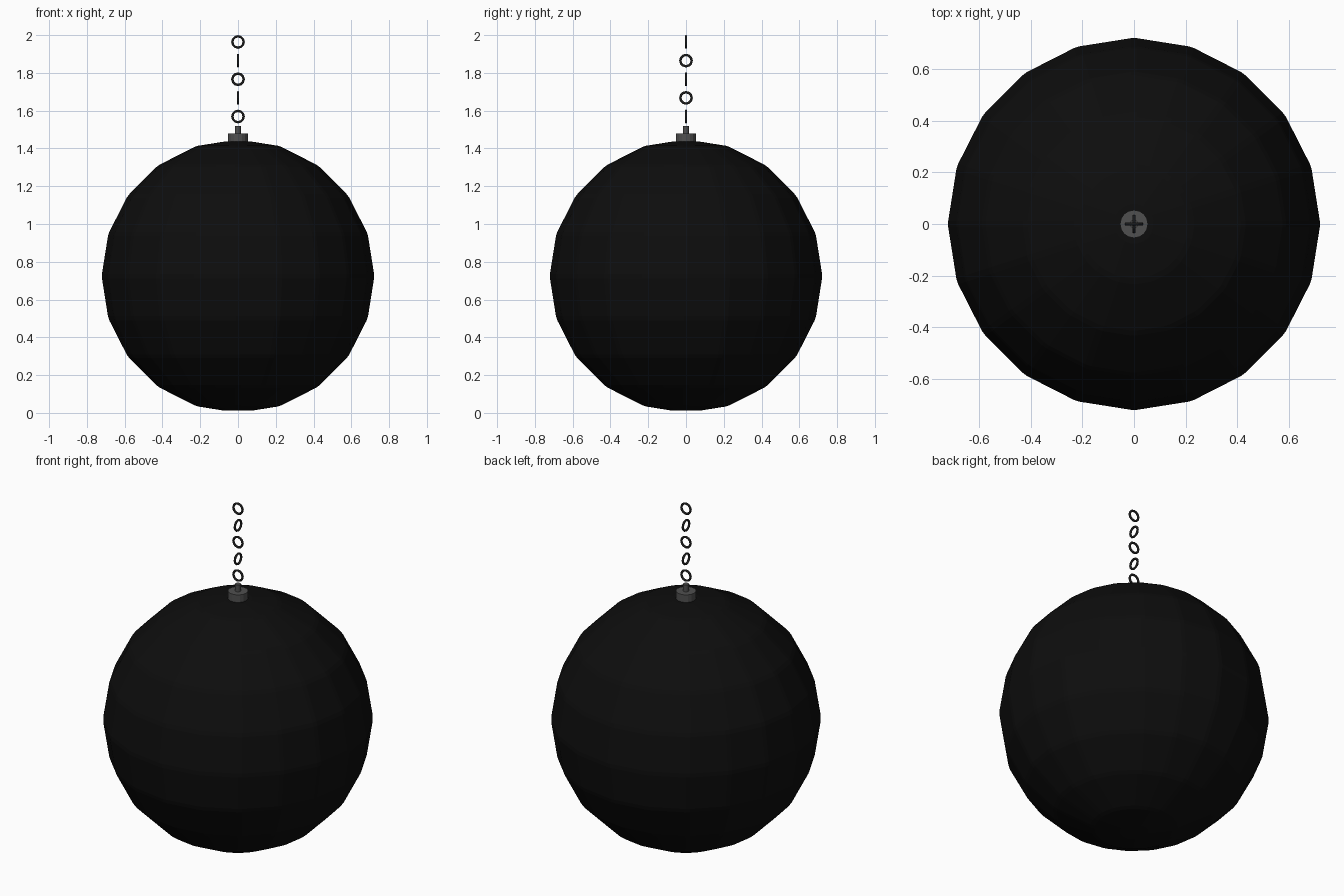
import bpy, math

if "Cube" in bpy.data.objects:
    bpy.data.objects.remove(bpy.data.objects["Cube"])


def material(name, value):
    m = bpy.data.materials.new(name)
    m.diffuse_color = (value, value, value, 1)
    m.use_nodes = True
    m.node_tree.nodes["Principled BSDF"].inputs["Base Color"].default_value = m.diffuse_color
    return m


black = material("black_iron", 0.004)
grey = material("cap_grey", 0.08)
steel = material("dark_steel", 0.035)


def finish(name, mat):
    ob = bpy.context.object
    ob.name = name
    ob.data.materials.append(mat)
    return ob


# Heavy faceted ball with narrow chamfers on its edges
R = 0.724
bpy.ops.mesh.primitive_uv_sphere_add(segments=20, ring_count=10, radius=R, location=(0, 0, R))
ball = finish("wrecking_ball", black)
bevel = ball.modifiers.new("chamfer", 'BEVEL')
bevel.width = 0.012
bevel.segments = 1
bevel.limit_method = 'NONE'

# Mounting cap and its stub
for name, r, z0, z1 in (("mount_cap", 0.054, 1.425, 1.48), ("mount_stub", 0.016, 1.47, 1.52)):
    bpy.ops.mesh.primitive_cylinder_add(vertices=16, radius=r, depth=z1 - z0,
                                        location=(0, 0, (z0 + z1) / 2))
    finish(name, grey)

# Chain of round links, each turned a quarter from the last
for i in range(5):
    bpy.ops.mesh.primitive_torus_add(major_segments=12, minor_segments=8,
                                     major_radius=0.030, minor_radius=0.0065,
                                     location=(0, 0, 1.569 + i * 0.0987),
                                     rotation=(math.pi / 2, 0, (i % 2) * math.pi / 2))
    finish(f"chain_link_{i + 1}", steel)
